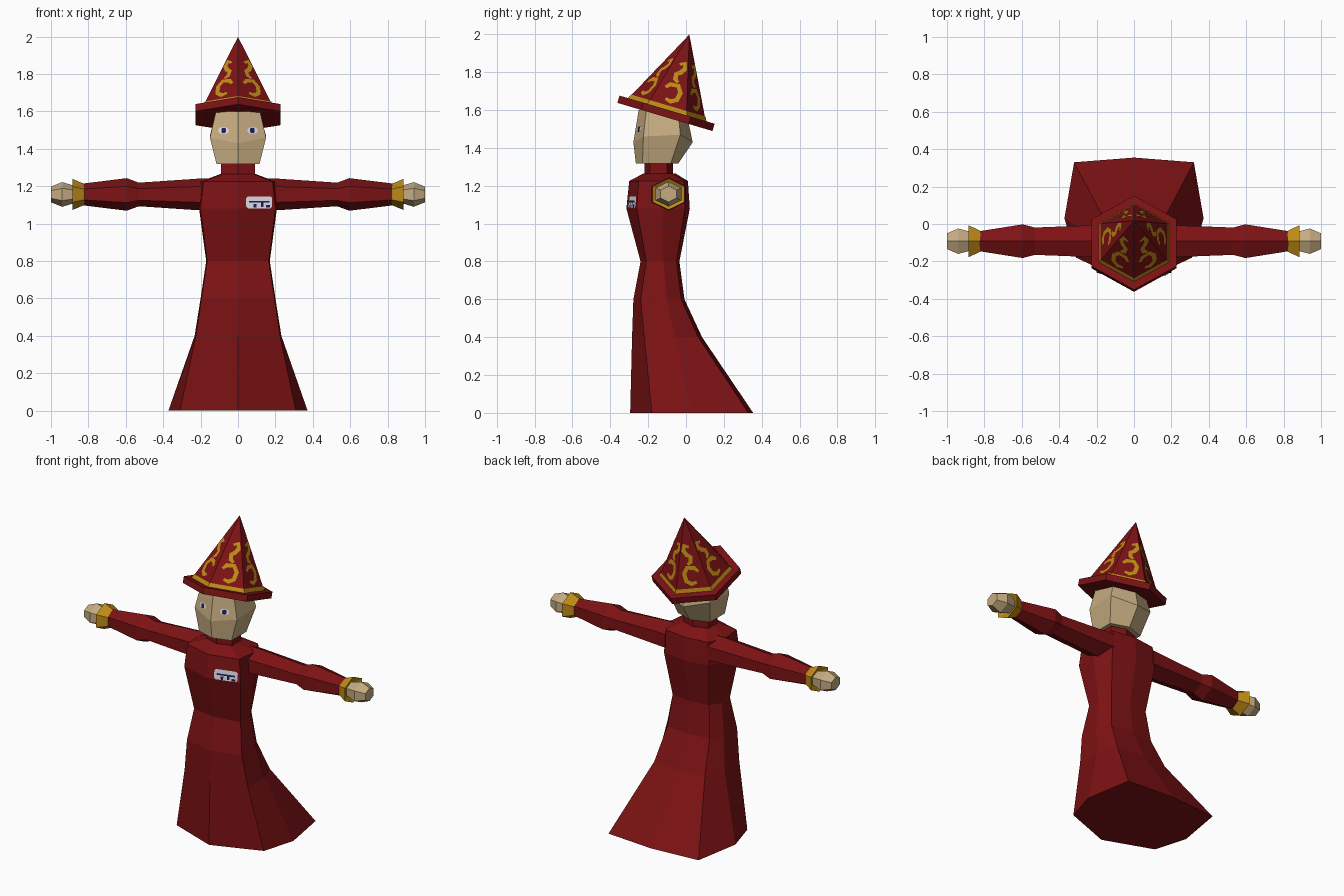
import bpy, bmesh, math
from mathutils import Vector, Matrix
from mathutils.bvhtree import BVHTree

if "Cube" in bpy.data.objects:
    bpy.data.objects.remove(bpy.data.objects["Cube"])


def mat(name, rgb):
    m = bpy.data.materials.new(name)
    m.diffuse_color = (*rgb, 1)
    m.use_nodes = True
    m.node_tree.nodes["Principled BSDF"].inputs["Base Color"].default_value = m.diffuse_color
    return m


RED = mat("robe red", (0.205, 0.006, 0.007))
SKIN = mat("skin tan", (0.56, 0.41, 0.22))
GOLD = mat("trim gold", (0.52, 0.26, 0.008))
WHITE = mat("pale white", (0.78, 0.76, 0.82))
NAVY = mat("navy blue", (0.012, 0.012, 0.10))


def finish(name, bm, material, recalc=True):
    if recalc:
        bmesh.ops.recalc_face_normals(bm, faces=bm.faces)
    me = bpy.data.meshes.new(name)
    bm.to_mesh(me)
    bm.free()
    me.materials.append(material)
    ob = bpy.data.objects.new(name, me)
    bpy.context.collection.objects.link(ob)
    return ob


def loft(name, rings, material, caps=True):
    """Skin a stack of equal-length rings of points."""
    bm = bmesh.new()
    vs = [[bm.verts.new(p) for p in r] for r in rings]
    n = len(vs[0])
    for a, b in zip(vs, vs[1:]):
        for i in range(n):
            j = (i + 1) % n
            bm.faces.new((a[i], a[j], b[j], b[i]))
    if caps:
        bm.faces.new(vs[0])
        bm.faces.new(vs[-1])
    return finish(name, bm, material)


def sym_ring(z, front, pairs, back):
    """Closed ring: front centre, right-hand points, back centre, mirrored left."""
    right = [(x, y, z + dz) for x, y, dz in pairs]
    left = [(-x, y, zz) for x, y, zz in reversed(right)]
    return [(0, front, z), *right, (0, back, z), *left]


# Robe: z, front y, front corner, side, back corner, back y
robe = [
    (0.00, -0.295, (0.31, -0.18), (0.372, 0.03), (0.32, 0.33), 0.355),
    (0.40, -0.285, (0.225, -0.22), (0.232, -0.06), (0.18, 0.065), 0.085),
    (0.60, -0.278, (0.195, -0.24), (0.20, -0.10), (0.15, -0.025), -0.008),
    (0.80, -0.24, (0.165, -0.21), (0.17, -0.12), (0.13, -0.05), -0.035),
    (1.08, -0.315, (0.20, -0.26), (0.208, -0.12), (0.16, -0.005), 0.02),
    (1.225, -0.30, (0.185, -0.25), (0.20, -0.12), (0.15, -0.01), 0.01),
    (1.265, -0.225, (0.08, -0.20), (0.095, -0.14), (0.08, -0.08), -0.055),
]
robe_ob = loft("robe", [sym_ring(z, f, [(*p, 0) for p in (a, b, c)], k)
                        for z, f, a, b, c, k in robe], RED)

# Neck
loft("neck", [sym_ring(z, -0.22, [(0.09, -0.19, 0), (0.09, -0.10, 0)], -0.07)
              for z in (1.25, 1.34)], RED)

# Head
head_ob = loft("head", [
    sym_ring(1.318, -0.265, [(0.115, -0.23, 0), (0.115, -0.08, 0)], -0.04),
    sym_ring(1.43, -0.278, [(0.15, -0.225, 0.03), (0.15, -0.03, 0.04)], 0.035),
    sym_ring(1.60, -0.25, [(0.118, -0.21, 0), (0.118, -0.04, -0.02)], 0.0),
], SKIN)


# Arms, cuffs and hands: hexagonal tubes along x
def tube(name, side, stations, material):
    rings = []
    for x, ry, rz in stations:
        hexa = [(0, 1), (1, .5), (1, -.5), (0, -1), (-1, -.5), (-1, .5)]
        rings.append([(side * x, -0.092 + a * ry, 1.156 + b * rz) for a, b in hexa])
    return loft(name, rings, material)


for label, s in (("left", 1), ("right", -1)):
    tube(label + "_sleeve", s, [(0.15, 0.09, 0.085), (0.22, 0.085, 0.084),
                                (0.53, 0.073, 0.063), (0.595, 0.09, 0.087),
                                (0.83, 0.053, 0.058)], RED)
    tube(label + "_cuff", s, [(0.815, 0.05, 0.056), (0.83, 0.06, 0.06),
                              (0.885, 0.085, 0.083), (0.868, 0.055, 0.055)], GOLD)
    tube(label + "_hand", s, [(0.86, 0.045, 0.042), (0.88, 0.052, 0.048),
                              (0.94, 0.068, 0.066), (1.0, 0.042, 0.042)], SKIN)

# Hat: tilted hexagonal brim and cone
TILT = Matrix.Translation((0, -0.10, 1.602)) @ Matrix.Rotation(math.radians(-16.5), 4, 'X')


def hat_hex(r, z):
    return [TILT @ Vector((r * math.sin(k * math.pi / 3), -r * math.cos(k * math.pi / 3), z))
            for k in range(6)]


HEIGHT, RADIUS = 0.413, 0.213
loft("hat_brim", [hat_hex(0.262, -0.04), hat_hex(0.262, 0.0)], RED)
loft("hat_cone", [hat_hex(RADIUS, -0.01), hat_hex(RADIUS, 0), hat_hex(0.0005, HEIGHT)], RED)
loft("hat_band", [hat_hex(RADIUS + 0.004, 0), hat_hex(RADIUS * 0.945 + 0.004, HEIGHT * 0.055)],
     GOLD, caps=False)

# Gold curls on each cone face; s runs across the face, t from base to tip
CURLS = [
    [(-.02, .60), (.10, .63), (.14, .56), (.06, .50), (-.03, .47), (-.02, .40), (.07, .37)],
    [(-.20, .27), (-.10, .32), (.10, .33), (.20, .25), (.16, .15), (.02, .11), (-.12, .13)],
]
base, apex = hat_hex(RADIUS, 0), TILT @ Vector((0, 0, HEIGHT))
bm = bmesh.new()
for k in range(6):
    a, b = base[k], base[(k + 1) % 6]
    mid = (a + b) / 2
    across = (b - a).normalized()
    up = (apex - mid).normalized()
    out = across.cross(up).normalized()
    flip = 1 if k < 3 else -1
    for curl in CURLS:
        pts = [Vector((flip * s * (b - a).length, t * (apex - mid).length)) for s, t in curl]
        strip = []
        for i, p in enumerate(pts):
            d = (pts[min(i + 1, len(pts) - 1)] - pts[max(i - 1, 0)]).normalized()
            w = Vector((-d.y, d.x)) * (0.013 if 0 < i < len(pts) - 1 else 0.008)
            strip.append([bm.verts.new(mid + across * q.x + up * q.y + out * 0.003)
                          for q in (p + w, p - w)])
        for (p0, p1), (q0, q1) in zip(strip, strip[1:]):
            f = bm.faces.new((p0, p1, q1, q0))
            f.normal_update()
            if f.normal.dot(out) < 0:
                f.normal_flip()
finish("hat_curls", bm, GOLD, recalc=False)


# Flat plates laid on a front surface
def plate(name, target, outline, material, lift):
    tree = BVHTree.FromPolygons([v.co for v in target.data.vertices],
                                [p.vertices for p in target.data.polygons])
    bm = bmesh.new()
    vs = []
    for x, z in outline:
        hit = tree.ray_cast(Vector((x, -2, z)), Vector((0, 1, 0)))[0]
        vs.append(bm.verts.new((x, hit.y - lift, z)))
    f = bm.faces.new(vs)
    f.normal_update()
    if f.normal.y > 0:
        f.normal_flip()
    return finish(name, bm, material, recalc=False)


def box(x0, x1, z0, z1, c=0.0):
    return [(x0 + c, z0), (x1 - c, z0), (x1, z0 + c), (x1, z1 - c),
            (x1 - c, z1), (x0 + c, z1), (x0, z1 - c), (x0, z0 + c)] if c else \
        [(x0, z0), (x1, z0), (x1, z1), (x0, z1)]


# Eyes
for label, s in (("left", 1), ("right", -1)):
    c = s * 0.077
    plate(label + "_eye", head_ob, box(c - 0.026, c + 0.026, 1.483, 1.514, 0.008), WHITE, 0.004)
    plate(label + "_pupil", head_ob, box(c - 0.012, c + 0.012, 1.485, 1.512, 0.005), NAVY, 0.007)

# Chest patch with plain dark blocks
plate("chest_patch", robe_ob, box(0.043, 0.183, 1.082, 1.146, 0.01), WHITE, 0.004)
for i, r in enumerate([(0.06, 0.168, 1.112, 1.122), (0.083, 0.10, 1.085, 1.106),
                       (0.122, 0.136, 1.09, 1.112), (0.15, 0.172, 1.085, 1.10)]):
    plate(f"patch_block_{i + 1}", robe_ob, box(*r), NAVY, 0.007)
